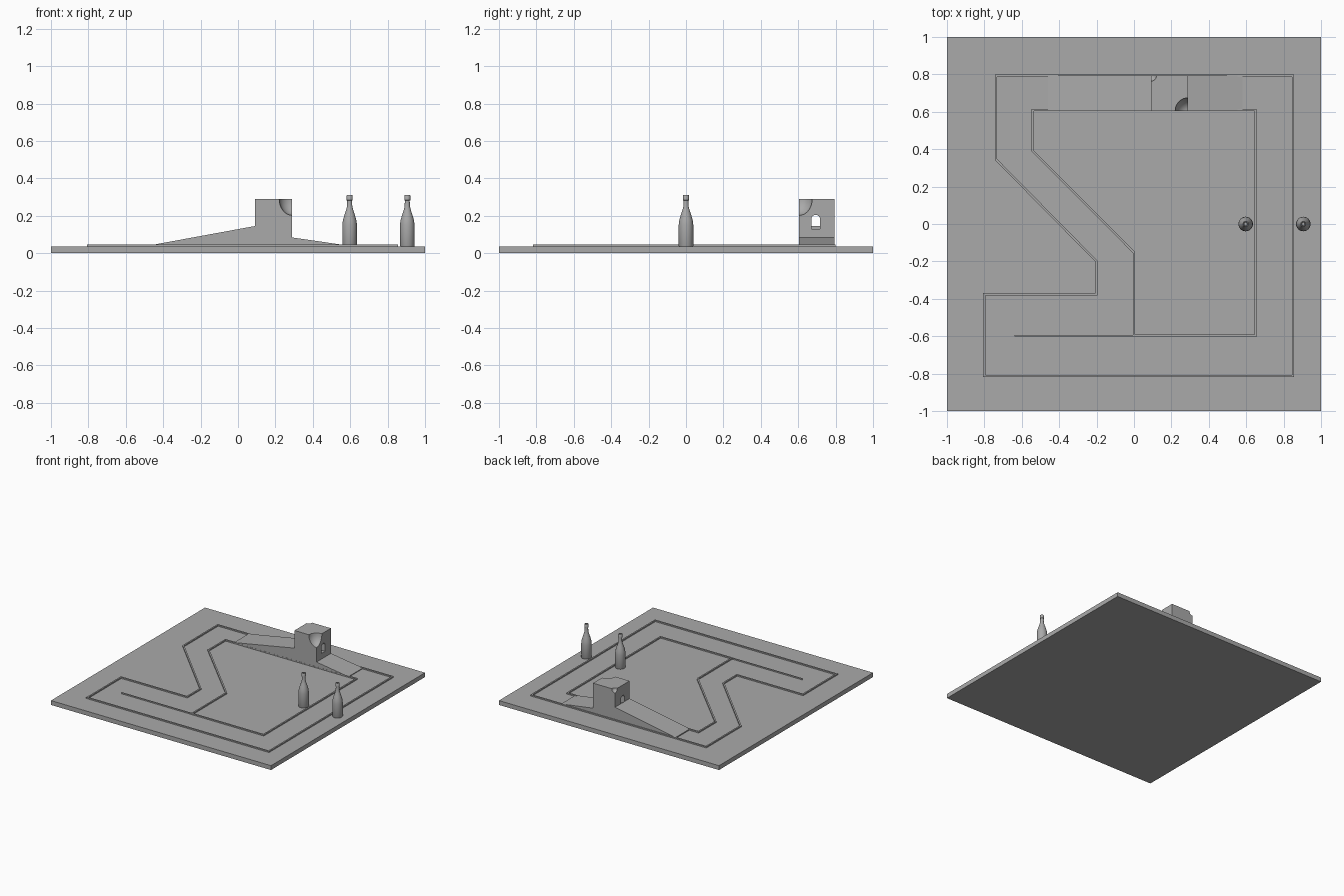
import bpy, bmesh, math
from mathutils import Vector

if "Cube" in bpy.data.objects:
    bpy.data.objects.remove(bpy.data.objects["Cube"])

grey = bpy.data.materials.new("plain_grey")
grey.use_nodes = True
grey.diffuse_color = (0.4, 0.4, 0.4, 1)
grey.node_tree.nodes["Principled BSDF"].inputs["Base Color"].default_value = grey.diffuse_color

TOP = 0.036       # board surface
KERB_TOP = 0.046


def finish(name, bm):
    bmesh.ops.recalc_face_normals(bm, faces=bm.faces)
    mesh = bpy.data.meshes.new(name)
    bm.to_mesh(mesh)
    bm.free()
    mesh.materials.append(grey)
    ob = bpy.data.objects.new(name, mesh)
    bpy.context.collection.objects.link(ob)
    return ob


def prism(name, points, offset):
    """Extrude a closed outline of 3D points along an offset."""
    bm = bmesh.new()
    face = bm.faces.new([bm.verts.new(p) for p in points])
    ext = bmesh.ops.extrude_face_region(bm, geom=[face])
    bmesh.ops.translate(bm, vec=offset,
                        verts=[v for v in ext["geom"] if isinstance(v, bmesh.types.BMVert)])
    return finish(name, bm)


def kerb(name, path, closed=False, width=0.012):
    """Low mitred wall following a path on the board."""
    pts = [Vector(p) for p in path]
    n = len(pts)
    bm = bmesh.new()
    rings = []
    for i, p in enumerate(pts):
        a = (p - pts[i - 1]).normalized() if closed or i else None
        b = (pts[(i + 1) % n] - p).normalized() if closed or i < n - 1 else None
        a, b = a or b, b or a
        na, nb = Vector((-a.y, a.x)), Vector((-b.y, b.x))
        side = (na + nb) / (1 + na.dot(nb)) * width / 2
        rings.append([bm.verts.new((*(p + s * side), z))
                      for s, z in ((1, TOP - 0.004), (1, KERB_TOP), (-1, KERB_TOP), (-1, TOP - 0.004))])
    for i in range(n if closed else n - 1):
        r, q = rings[i], rings[(i + 1) % n]
        for k in range(4):
            bm.faces.new((r[k], r[k - 1], q[k - 1], q[k]))
    if not closed:
        bm.faces.new(rings[0])
        bm.faces.new(rings[-1])
    return finish(name, bm)


def cut(target, cutter):
    mod = target.modifiers.new("cut", "BOOLEAN")
    mod.operation, mod.solver, mod.object = "DIFFERENCE", "EXACT", cutter
    cutter.hide_render = True
    cutter.hide_set(True)


def ball_cutter(name, centre, radii):
    bm = bmesh.new()
    bmesh.ops.create_uvsphere(bm, u_segments=32, v_segments=16, radius=1)
    bmesh.ops.scale(bm, vec=radii, verts=bm.verts)
    bmesh.ops.translate(bm, vec=centre, verts=bm.verts)
    for f in bm.faces:
        f.smooth = True
    return finish(name, bm)


# Board
prism("board", [(-1, -1, 0), (1, -1, 0), (1, 1, 0), (-1, 1, 0)], (0, 0, TOP))

# Track kerbs
kerb("outer_kerb", [(-.8, -.375), (-.2, -.375), (-.2, -.2), (-.738, .345), (-.738, .793),
                    (.85, .793), (.85, -.813), (-.8, -.813)], closed=True)
kerb("inner_kerb", [(0, -.597), (0, -.152), (-.541, .39), (-.541, .61),
                    (.65, .61), (.65, -.597), (0, -.597)])
kerb("divider_kerb", [(-.64, -.597), (0, -.597)], width=0.008)

# Ramps either side of the tower
Y0, Y1 = 0.605, 0.793
depth = (0, Y1 - Y0, 0)
prism("long_ramp", [(-.46, Y0, .03), (.09, Y0, .03), (.09, Y0, .145), (-.46, Y0, .044)], depth)
prism("short_ramp", [(.29, Y0, .03), (.58, Y0, .03), (.58, Y0, .042), (.29, Y0, .084)], depth)

# Tower with broken corners and an arched passage
tower = prism("tower", [(.09, Y0, .03), (.29, Y0, .03), (.29, Y0, .29), (.09, Y0, .29)], depth)
cut(tower, ball_cutter("front_corner_cutter", (.29, Y0, .29), (.07, .07, .088)))
cut(tower, ball_cutter("back_corner_cutter", (.09, Y1, .29), (.03, .03, .03)))
arch = [(0, .67, .13), (0, .717, .13)]
arch += [(0, .6935 + .0235 * math.cos(t), .181 + .0235 * math.sin(t))
         for t in (math.pi * k / 12 for k in range(13))]
cut(tower, prism("arch_cutter", arch, (.5, 0, 0)))

# Bottles turned from one profile
profile = [(0, 0), (.037, 0), (.039, .004), (.039, .115), (.036, .14), (.028, .168),
           (.019, .195), (.014, .215), (.013, .245), (.016, .247), (.016, .272),
           (.014, .275), (.009, .275), (.008, .24), (0, .24)]


def bottle(name, x):
    bm = bmesh.new()
    verts = [bm.verts.new((r, 0, z)) for r, z in profile]
    edges = [bm.edges.new(pair) for pair in zip(verts, verts[1:])]
    bmesh.ops.spin(bm, geom=verts + edges, cent=(0, 0, 0), axis=(0, 0, 1),
                   angle=math.tau, steps=32)
    bmesh.ops.remove_doubles(bm, verts=bm.verts, dist=0.0002)
    ob = finish(name, bm)
    ob.location = (x, 0, TOP)
    bpy.ops.object.select_all(action="DESELECT")
    ob.select_set(True)
    bpy.context.view_layer.objects.active = ob
    bpy.ops.object.shade_smooth_by_angle(angle=math.radians(35))


bottle("inner_bottle", .597)
bottle("outer_bottle", .905)
